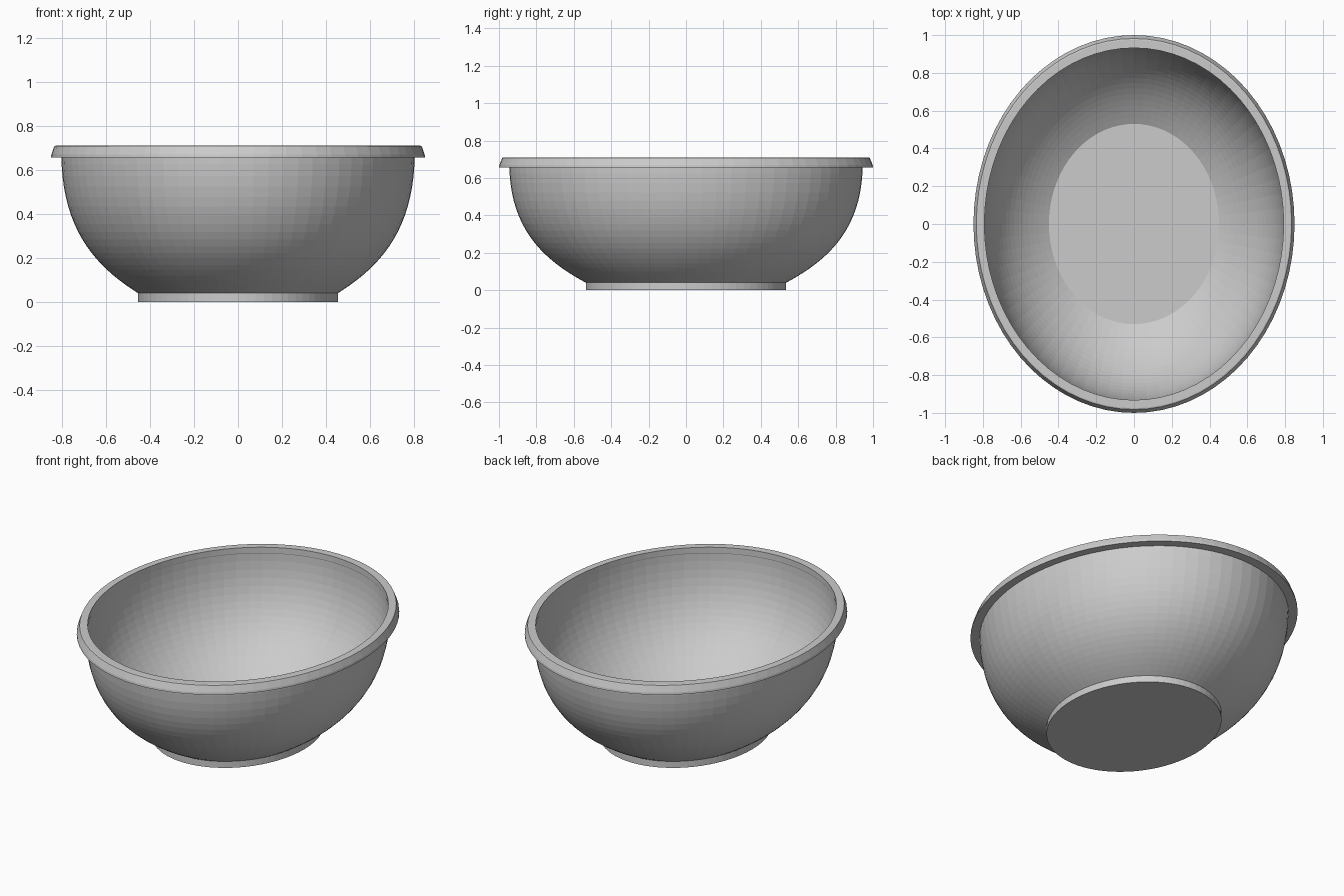
import bpy
import math
from mathutils import Vector
from mathutils.geometry import interpolate_bezier

SEGMENTS = 72
X_RATIO = 0.85   # oval plan: width against length

cube = bpy.data.objects.get("Cube")
if cube:
    bpy.data.objects.remove(cube, do_unlink=True)

grey = bpy.data.materials.new("plain grey")
grey.use_nodes = True
colour = (0.6, 0.6, 0.6, 1)
grey.diffuse_color = colour
grey.node_tree.nodes["Principled BSDF"].inputs["Base Color"].default_value = colour


def lathe(name, profile, closed=False, cap_start=False, cap_end=False):
    """Turn a (radius, height) profile around z into an oval part."""
    verts, faces = [], []
    for r, z in profile:
        for s in range(SEGMENTS):
            a = math.tau * s / SEGMENTS
            verts.append((r * X_RATIO * math.cos(a), r * math.sin(a), z))
    rows = len(profile)
    for i in range(rows if closed else rows - 1):
        low, high = i * SEGMENTS, (i + 1) % rows * SEGMENTS
        for s in range(SEGMENTS):
            t = (s + 1) % SEGMENTS
            faces.append((low + s, low + t, high + t, high + s))
    if cap_start:
        faces.append(tuple(reversed(range(SEGMENTS))))
    if cap_end:
        faces.append(tuple(range((rows - 1) * SEGMENTS, rows * SEGMENTS)))
    mesh = bpy.data.meshes.new(name)
    mesh.from_pydata(verts, [], faces)
    mesh.materials.append(grey)
    obj = bpy.data.objects.new(name, mesh)
    bpy.context.collection.objects.link(obj)
    return obj


def wall(start, handle_a, handle_b, end, rows=20):
    points = interpolate_bezier(*(Vector((r, 0, z)) for r, z in
                                  (start, handle_a, handle_b, end)), rows)
    return [(p.x, p.z) for p in points]


# Bowl shell: outer wall up, inner wall back down to the flat floor
outer = wall((0.535, 0.04), (0.75, 0.155), (0.945, 0.32), (0.945, 0.68))
inner = wall((0.53, 0.05), (0.74, 0.165), (0.934, 0.33), (0.934, 0.68))
lathe("bowl_shell", outer + inner[::-1], cap_start=True, cap_end=True)

# Oval foot
lathe("foot", [(0.535, 0), (0.535, 0.04)], cap_start=True)

# Overhanging rim with a slightly sloped outer side
lathe("rim", [(0.94, 0.657), (1, 0.657), (0.998, 0.67), (0.982, 0.708),
              (0.975, 0.71), (0.932, 0.71), (0.932, 0.675)], closed=True)
